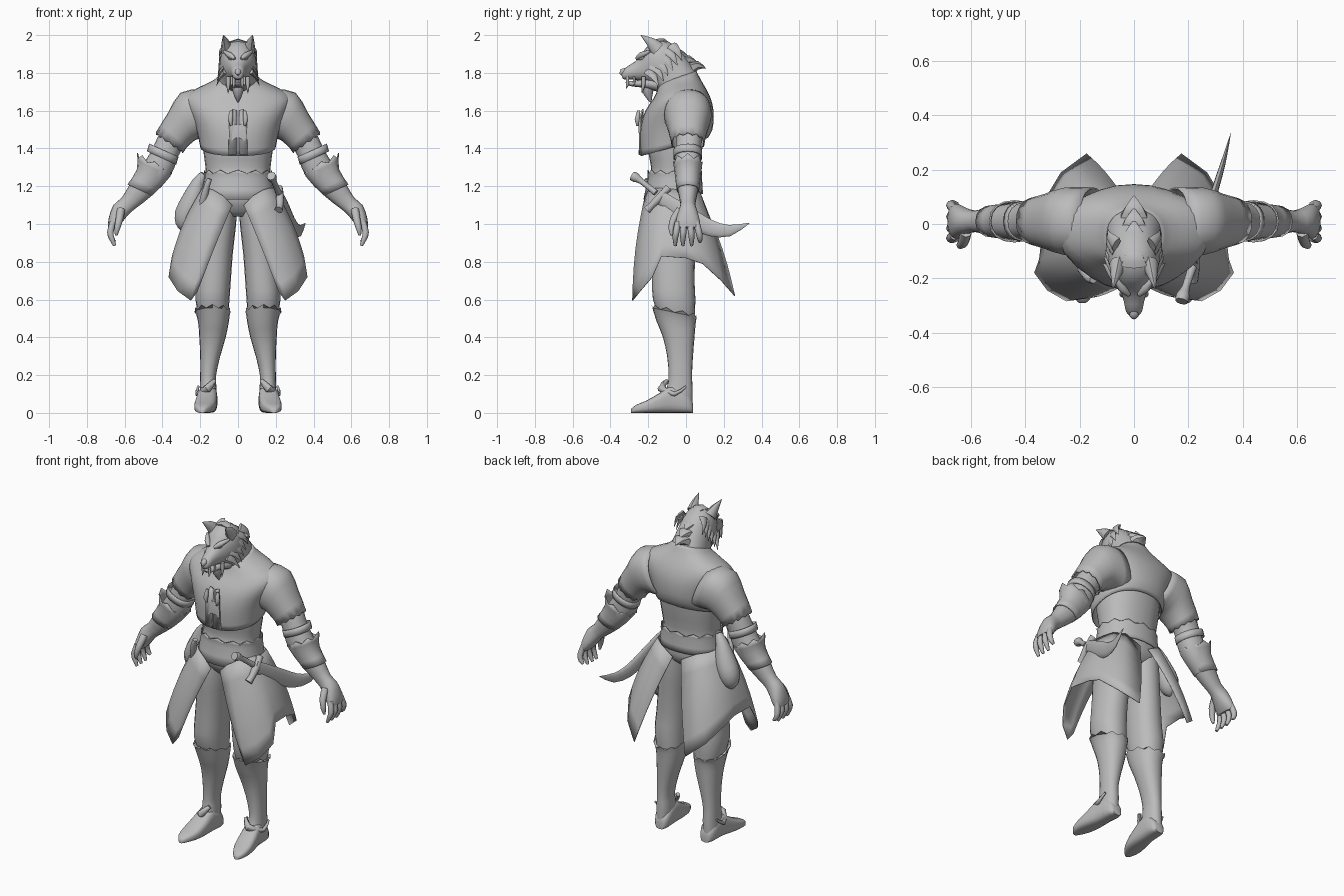
import bpy, bmesh, math
from mathutils import Vector as V

grey = bpy.data.materials.new("plain_grey")
grey.diffuse_color = (0.5, 0.5, 0.5, 1)


def finish(name, bm, mirror=False, thick=0, angle=50):
    bmesh.ops.recalc_face_normals(bm, faces=bm.faces)
    me = bpy.data.meshes.new(name)
    bm.to_mesh(me)
    bm.free()
    me.materials.append(grey)
    ob = bpy.data.objects.new(name, me)
    bpy.context.collection.objects.link(ob)
    bpy.ops.object.select_all(action='DESELECT')
    ob.select_set(True)
    bpy.context.view_layer.objects.active = ob
    bpy.ops.object.shade_smooth_by_angle(angle=math.radians(angle))
    if thick:
        ob.modifiers.new("cloth", 'SOLIDIFY').thickness = thick
    if mirror:
        ob.modifiers.new("mirror", 'MIRROR')
    return ob


def smooth_rings(rings, steps):
    # Catmull-Rom interpolation between cross-sections
    out = []
    for i in range(len(rings) - 1):
        a, b, c, d = (rings[max(0, min(len(rings) - 1, i + k))] for k in (-1, 0, 1, 2))
        for s in range(steps):
            t = s / steps
            out.append([0.5 * (2 * q + (r - p) * t + (2 * p - 5 * q + 4 * r - w) * t * t
                               + (3 * q - p - 3 * r + w) * t ** 3)
                        for p, q, r, w in zip(a, b, c, d)])
    return out + [rings[-1]]


def loft(name, rings, n=20, mirror=False, power=0.9, caps=True, steps=2, zig=None, thick=0):
    # each ring: two opposite points and the half-width vector across them
    bm = bmesh.new()
    rows = []
    rings = smooth_rings(rings, steps)
    for k, (p, q, b) in enumerate(rings):
        row = []
        for j in range(n):
            t = 2 * math.pi * j / n
            c, s = math.cos(t), math.sin(t)
            c, s = (math.copysign(abs(v) ** power, v) for v in (c, s))
            co = (p + q) / 2 + (p - q) / 2 * c + b * s
            if zig and k == zig[0] % len(rings) and j % 2:
                co.z += zig[1]
            row.append(bm.verts.new(co))
        rows.append(row)
    for r0, r1 in zip(rows, rows[1:]):
        for j in range(n):
            bm.faces.new((r0[j], r0[(j + 1) % n], r1[(j + 1) % n], r1[j]))
    if caps:
        bm.faces.new(rows[0])
        bm.faces.new(rows[-1])
    return finish(name, bm, mirror, thick)


def yz(y0, z0, y1, z1, hw, cx=0):
    # section between a front and a back point, hw wide in x
    return [V((cx, y0, z0)), V((cx, y1, z1)), V((hw, 0, 0))]


def xz(x0, z0, x1, z1, hy, cy=0.01):
    # section between an outer and an inner point, hy deep in y
    return [V((x0, cy, z0)), V((x1, cy, z1)), V((0, hy, 0))]


def tube(name, pts, n=10, mirror=False, flat=1.0, up=(0, 0, 1), **kw):
    # pts: x, y, z, radius
    rings = []
    for i, p in enumerate(pts):
        d = V(pts[min(i + 1, len(pts) - 1)][:3]) - V(pts[max(i - 1, 0)][:3])
        a = d.cross(V(up)).normalized()
        b = d.cross(a).normalized()
        c = V(p[:3])
        rings.append([c + b * p[3], c - b * p[3], a * p[3] * flat])
    return loft(name, rings, n, mirror, 1.0, **kw)


# Shirt, with the hem higher at the back
loft("shirt", [yz(-.24, 1.36, .115, 1.455, .2), yz(-.245, 1.44, .14, 1.5, .213),
               yz(-.24, 1.52, .147, 1.57, .235), yz(-.215, 1.6, .14, 1.635, .27),
               yz(-.175, 1.66, .12, 1.69, .28), yz(-.155, 1.7, .095, 1.735, .215),
               yz(-.145, 1.735, .075, 1.77, .14), yz(-.13, 1.75, .055, 1.81, .1)],
     n=28, caps=False, thick=0.006)
loft("sleeve", [xz(.2, 1.715, .1, 1.45, .125), xz(.305, 1.695, .2, 1.455, .125),
                xz(.37, 1.59, .25, 1.425, .105), xz(.435, 1.485, .29, 1.385, .088)],
     n=24, mirror=True, caps=False, zig=(-1, -.012), thick=0.006)
# Torso, belt sash and hips
loft("waist", [yz(-.2, 1.45, .1, 1.52, .19), yz(-.2, 1.38, .09, 1.42, .185),
               yz(-.185, 1.3, .07, 1.3, .172), yz(-.195, 1.25, .07, 1.25, .172),
               yz(-.21, 1.17, .075, 1.17, .186), yz(-.2, 1.1, .07, 1.1, .18),
               yz(-.15, 1.04, .02, 1.05, .1)], n=24)
loft("sash", [yz(-.205, 1.285, .085, 1.28, .18), yz(-.205, 1.24, .085, 1.24, .18),
              yz(-.225, 1.13, .09, 1.16, .195)], n=24, caps=False, zig=(0, -.02), thick=.006)

# Shirt front placket, collar flaps and a hanging clasp
bm = bmesh.new()
for s in (1, -1):
    bm.faces.new([bm.verts.new(p) for p in ((s * .005, -.252, 1.37), (s * .05, -.247, 1.365),
                 (s * .045, -.252, 1.55), (s * .03, -.232, 1.61), (s * .005, -.232, 1.6))])
finish("placket", bm, thick=.008)
tube("clasp", [(.035, -.25, 1.6, .008), (.04, -.258, 1.55, .014), (.035, -.258, 1.52, .006)], mirror=True)

# Head: skull and muzzle, lower jaw
loft("head", [yz(-.342, 1.795, -.337, 1.772, .014), yz(-.32, 1.828, -.325, 1.765, .03),
              yz(-.27, 1.86, -.28, 1.765, .04), yz(-.235, 1.9, -.22, 1.755, .058),
              yz(-.2, 1.945, -.18, 1.74, .08), yz(-.13, 1.975, -.145, 1.71, .096),
              yz(-.06, 1.945, -.14, 1.68, .095), yz(0, 1.885, -.14, 1.665, .1),
              yz(.06, 1.8, -.12, 1.65, .11)], n=18)
loft("lower_jaw", [yz(-.322, 1.752, -.315, 1.738, .012), yz(-.29, 1.757, -.285, 1.728, .028),
                   yz(-.23, 1.765, -.23, 1.722, .042), yz(-.15, 1.78, -.15, 1.7, .065)], n=12)
tube("nose", [(0, -.347, 1.79, .006), (0, -.335, 1.805, .018), (0, -.315, 1.815, .012)])
tube("ear", [(.06, -.15, 1.925, .042), (.068, -.19, 1.965, .025), (.078, -.24, 2.0, .001)],
     n=8, mirror=True, flat=.75)
tube("brow", [(.018, -.262, 1.875, .008), (.045, -.235, 1.895, .016), (.075, -.19, 1.915, .006)], mirror=True)
tube("eye", [(.03, -.25, 1.872, .003), (.042, -.238, 1.877, .009), (.055, -.222, 1.884, .003)], mirror=True)
# Teeth and tusks
for i, (x, y, z, r) in enumerate(((.022, -.31, 1.715, .008), (.035, -.275, 1.735, .006),
                                  (.052, -.225, 1.69, .011))):
    tube(f"fang_{i + 1}", [(x, y, 1.78, r), (x, y, 1.74, r), (x, y - .008, z, .001)], n=8,
         mirror=True, up=(0, 1, 0))
# Fur tufts on cheeks, crown and nape
for i in range(6):
    y, z = -.17 + .025 * i, 1.78 + .027 * i
    tube(f"cheek_tuft_{i + 1}", [(.065, y - .03, z + .03, .03), (.092, y, z, .018),
         (.115 - .004 * i, y + .025, z - .05, .001)], n=6, mirror=True, flat=.5, up=(0, 1, 0))
for i in range(5):
    y, z = -.15 + .045 * i, 1.965 - .03 * i
    tube(f"mane_tuft_{i + 1}", [(0, y, z - .02, .035), (0, y + .035, z - .005, .022),
         (0, y + .075, z - .02, .001)], n=6, flat=1.6)
tube("chin_beard", [(0, -.2, 1.74, .035), (0, -.2, 1.69, .025), (0, -.185, 1.64, .001)], n=8, up=(0, 1, 0))

# Arms, bracers and hands
loft("arm", [xz(.38, 1.54, .25, 1.44, .07, .02), xz(.425, 1.46, .3, 1.39, .068, .015),
             xz(.455, 1.395, .325, 1.335, .068), xz(.5, 1.32, .36, 1.25, .07),
             xz(.57, 1.215, .45, 1.155, .055), xz(.615, 1.14, .545, 1.08, .04),
             xz(.66, 1.1, .58, 1.05, .047), xz(.685, 1.03, .62, 1.0, .064),
             xz(.688, .985, .645, .975, .06)], n=18, mirror=True)
loft("arm_band", [xz(.47, 1.425, .315, 1.355, .076), xz(.483, 1.385, .327, 1.315, .076)],
     n=18, mirror=True, caps=False, thick=.006)
loft("bracer", [xz(.535, 1.375, .345, 1.285, .078), xz(.535, 1.29, .395, 1.215, .068),
                xz(.585, 1.21, .455, 1.15, .06)], n=16, mirror=True, caps=False, zig=(0, -.025), thick=.006)
for i, y in enumerate((-.042, -.012, .022, .055)):
    low = .885 + (.02 if i == 3 else 0)
    tube(f"finger_{i + 1}", [(.662, y, 1.01, .017), (.676, y * 1.25, .955, .017),
         (.667, y * 1.35, .92, .014), (.652, y * 1.35, low, .008)], n=8, mirror=True, up=(0, 1, 0))
tube("thumb", [(.62, -.03, 1.075, .022), (.628, -.065, 1.025, .02), (.64, -.078, .975, .015),
               (.645, -.075, .94, .007)], n=8, mirror=True, up=(1, 0, 0))

# Legs and boots
loft("leg", [yz(-.19, 1.13, .06, 1.13, .088, .092), yz(-.195, 1.0, .06, 1.0, .09, .1),
             yz(-.185, .85, .05, .85, .088, .115), yz(-.18, .7, .045, .7, .09, .128),
             yz(-.175, .6, .05, .6, .09, .135), yz(-.14, .5, .045, .5, .078, .13)], mirror=True)
loft("boot", [yz(-.183, .575, .06, .525, .095, .135), yz(-.158, .49, .052, .48, .082, .13),
              yz(-.122, .4, .045, .4, .07, .135), yz(-.1, .3, .037, .3, .053, .147),
              yz(-.092, .2, .032, .2, .042, .158), yz(-.1, .14, .035, .13, .044, .158),
              yz(-.12, .09, .035, .05, .045, .16)], mirror=True, zig=(0, -.018))


def foot(y, z, hw, cx):
    return [V((cx, y, z)), V((cx, y, 0)), V((hw, 0, 0))]


loft("shoe", [foot(.037, .05, .028, .155), foot(.01, .1, .046, .156), foot(-.07, .145, .05, .16),
              foot(-.14, .105, .056, .168), foot(-.21, .065, .054, .178), foot(-.265, .042, .036, .188),
              foot(-.292, .02, .012, .19)], n=18, mirror=True, power=.65)
tube("ankle_strap", [(.125, -.1, .17, .012), (.16, -.13, .13, .022), (.215, -.06, .1, .012),
                     (.21, .0, .14, .006)], n=8, mirror=True)

# Split skirt: waist points joined to the ragged hem
top = [(.03, -.222, 1.1), (.08, -.218, 1.15), (.13, -.2, 1.18), (.165, -.165, 1.19), (.19, -.1, 1.19),
       (.195, -.04, 1.18), (.175, .03, 1.18), (.12, .075, 1.17), (.03, .09, 1.12)]
hem = [(.215, -.275, .64), (.25, -.285, .595), (.32, -.245, .645), (.368, -.18, .72), (.35, -.13, .83),
       (.335, .0, .82), (.33, .09, .79), (.27, .19, .7), (.175, .26, .62)]
bm = bmesh.new()
cols = []
for k, (a, b) in enumerate(zip(top, hem)):
    a, b = V(a), V(b)
    out = V((a.x, a.y + .07, 0)).normalized()
    cols.append([bm.verts.new(a.lerp(b, t) + out * .018 * math.sin(math.pi * t))
                 for t in (i / 6 for i in range(7))])
for c0, c1 in zip(cols, cols[1:]):
    for i in range(6):
        bm.faces.new((c0[i], c0[i + 1], c1[i + 1], c1[i]))
finish("skirt", bm, mirror=True, thick=.005)

# Curved sword at the hip
tube("sword_handle", [(.175, -.285, 1.255, .024), (.18, -.265, 1.245, .026), (.19, -.235, 1.225, .015),
                      (.215, -.16, 1.165, .017)])
tube("sword_guard", [(.215, -.205, 1.075, .022), (.222, -.18, 1.1, .018), (.222, -.15, 1.13, .022),
                     (.222, -.115, 1.17, .018), (.215, -.095, 1.19, .022)], up=(1, 0, 0))
tube("sword_blade", [(.222, -.15, 1.15, .035), (.25, -.06, 1.09, .042), (.275, .04, 1.025, .047),
                     (.3, .13, .978, .043), (.33, .23, .965, .03), (.357, .335, 1.005, .002)], n=12, flat=.3)
# Hip pouch and flask
tube("pouch", [(-.18, -.06, 1.265, .02), (-.21, -.05, 1.22, .035), (-.24, -.04, 1.13, .058),
               (-.275, -.03, 1.05, .062), (-.29, -.03, .99, .042), (-.295, -.03, .965, .008)],
     n=14, up=(0, 1, 0))
tube("flask", [(-.15, -.205, 1.24, .014), (-.165, -.2, 1.2, .016), (-.19, -.16, 1.1, .022),
               (-.2, -.14, 1.05, .01)])
